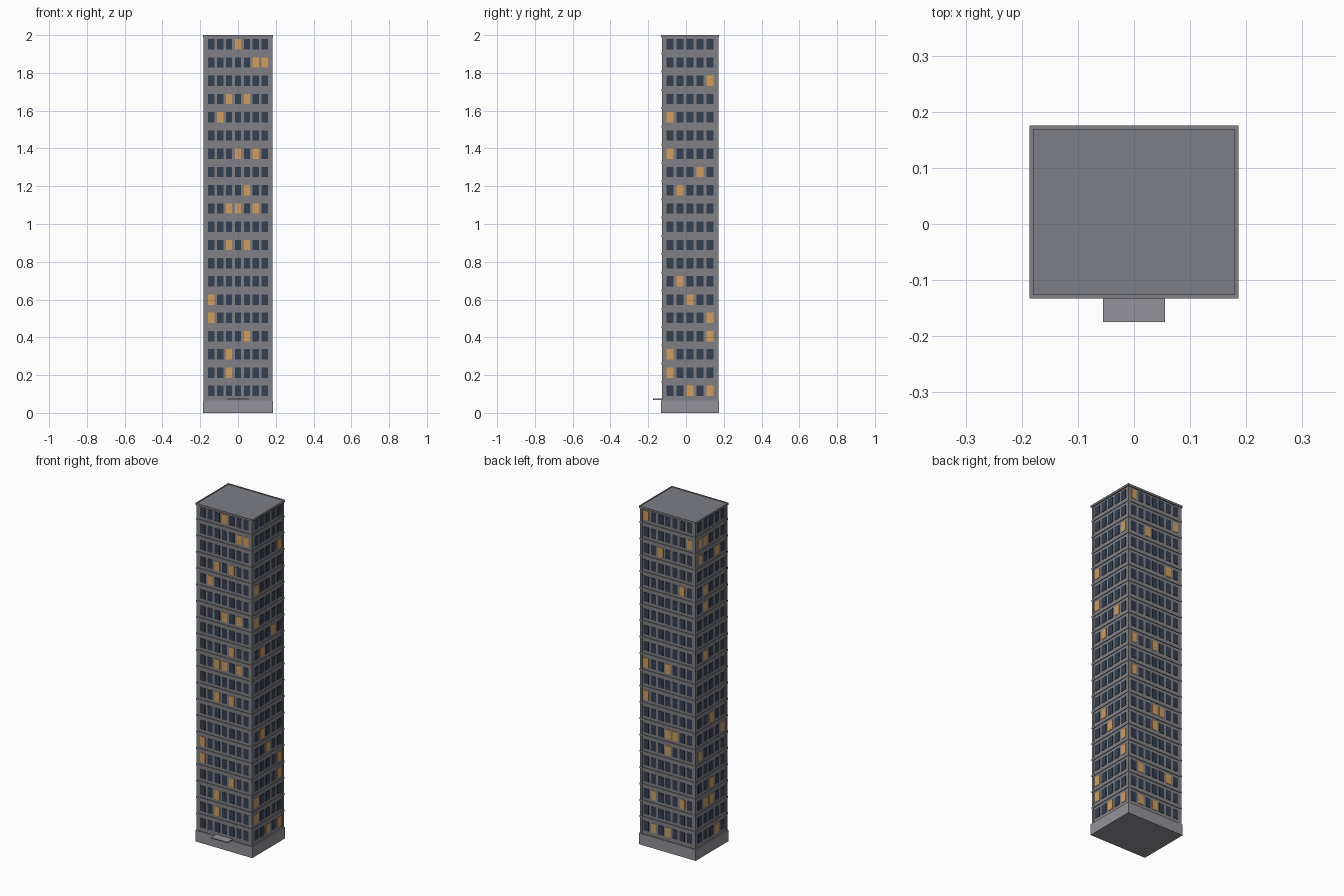
import bpy, bmesh
from mathutils import Matrix, Vector

if "Cube" in bpy.data.objects:
    bpy.data.objects.remove(bpy.data.objects["Cube"])

HX, HY, CY = 0.179, 0.147, 0.0215      # body half sizes and y centre
BASE, FLOORS = 0.068, 20
STEP = (2.0 - BASE) / FLOORS

def material(name, rgb):
    m = bpy.data.materials.new(name)
    m.diffuse_color = (*rgb, 1)
    m.use_nodes = True
    m.node_tree.nodes["Principled BSDF"].inputs["Base Color"].default_value = m.diffuse_color
    return m

wall = material("wall_grey", (0.22, 0.22, 0.24))
pale = material("pale_concrete", (0.29, 0.29, 0.32))
roofing = material("roof_grey", (0.20, 0.21, 0.24))
glass = material("dark_glass", (0.035, 0.05, 0.085))
glow = material("lit_glass", (0.65, 0.34, 0.10))

def boxes(name, mat, items):
    """One object from (centre, size) boxes."""
    bm = bmesh.new()
    for c, s in items:
        bmesh.ops.create_cube(bm, size=1, matrix=Matrix.Translation(c) @ Matrix.Diagonal((*s, 1)))
    me = bpy.data.meshes.new(name)
    bm.to_mesh(me)
    bm.free()
    me.materials.append(mat)
    ob = bpy.data.objects.new(name, me)
    bpy.context.collection.objects.link(ob)
    return ob

def slab(z0, z1, grow):
    return ((0, CY, (z0 + z1) / 2), (2 * (HX + grow), 2 * (HY + grow), z1 - z0))

# Main masses
boxes("tower_body", wall, [slab(BASE - 0.01, 1.99, 0)])
boxes("plinth", pale, [slab(0, BASE - 0.002, 0.007)])
boxes("roof_slab", roofing, [slab(1.988, 1.997, 0.006)])
boxes("entrance_canopy", pale, [((0, -0.15, 0.072), (0.11, 0.05, 0.006))])

# Low parapet rim around the roof
e = 0.007
boxes("roof_rim", wall,
      [((s * (HX + e / 2), CY, 1.994), (e, 2 * (HY + e), 0.012)) for s in (-1, 1)] +
      [((0, CY + s * (HY + e / 2), 1.994), (2 * HX, e, 0.012)) for s in (-1, 1)])

# Floor ledges and corner piers
boxes("floor_ledges", wall, [slab(BASE + i * STEP - 0.005, BASE + i * STEP + 0.005, 0.004)
                             for i in range(1, FLOORS)])
boxes("corner_piers", wall, [((sx * (HX - 0.005), CY + sy * (HY - 0.005), (BASE + 1.99) / 2),
                              (0.015, 0.015, 1.99 - BASE)) for sx in (-1, 1) for sy in (-1, 1)])

# Lit windows per face: floor -> columns, left to right seen from outside
lit = {
    "front": {1: [2], 2: [2], 3: [4], 4: [0], 5: [0], 8: [2, 4], 10: [2, 3, 5], 11: [4],
              13: [3, 5], 15: [1], 16: [2, 4], 18: [5, 6], 19: [3]},
    "right": {0: [2, 4], 1: [0], 2: [0], 3: [4], 4: [4], 5: [2], 6: [1], 11: [1],
              12: [3], 13: [0], 15: [0], 17: [4]},
    "back": {0: [1, 3], 2: [1, 5], 5: [3], 6: [3, 4], 8: [0], 10: [0, 3], 15: [5],
             17: [2], 18: [6], 19: [0]},
    "left": {0: [3], 2: [1, 2], 3: [2], 5: [0], 6: [4], 7: [2], 11: [1], 14: [1],
             15: [1], 17: [0, 3], 18: [0, 1]},
}
# face: outward normal, rightward direction, distance, columns, spacing, window width
faces = {
    "front": ((0, -1, 0), (1, 0, 0), HY, 7, 0.0472, 0.033),
    "right": ((1, 0, 0), (0, 1, 0), HX, 5, 0.053, 0.037),
    "back": ((0, 1, 0), (-1, 0, 0), HY, 7, 0.0472, 0.033),
    "left": ((-1, 0, 0), (0, -1, 0), HX, 5, 0.053, 0.037),
}
for face, (n, r, dist, cols, gap, width) in faces.items():
    n, r = Vector(n), Vector(r)
    dark_items, lit_items = [], []
    for f in range(FLOORS):
        for c in range(cols):
            p = Vector((0, CY, BASE + (f + 0.5) * STEP)) + n * dist + r * (c - (cols - 1) / 2) * gap
            size = [abs(r[k]) * width + abs(n[k]) * 0.004 for k in range(2)] + [0.055]
            (lit_items if c in lit[face].get(f, []) else dark_items).append((p, size))
    boxes(face + "_windows", glass, dark_items)
    boxes(face + "_lit_windows", glow, lit_items)
